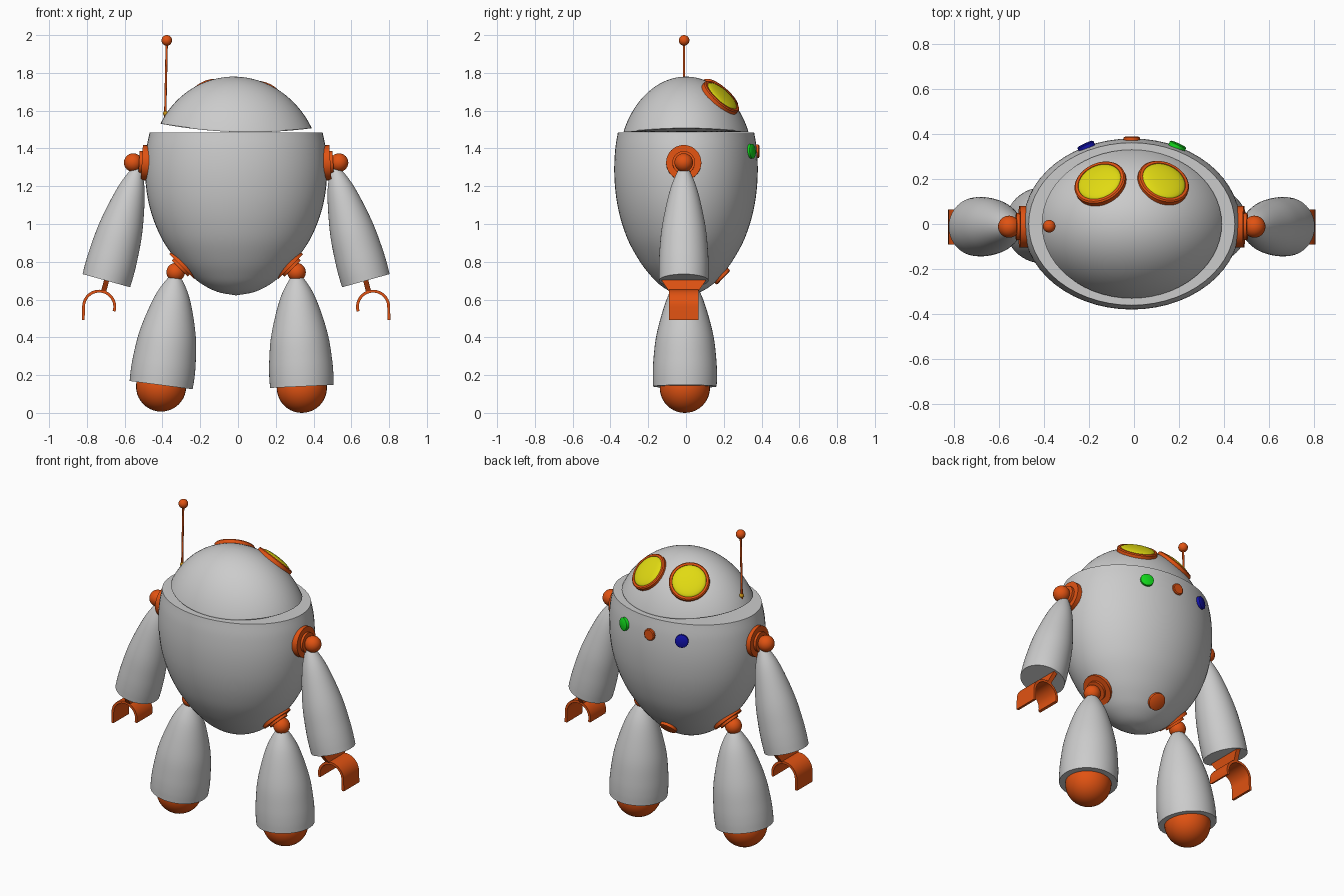
import bpy, bmesh
from math import sin, cos, pi, sqrt, radians
from mathutils import Vector

cube = bpy.data.objects.get("Cube")
if cube:
    bpy.data.objects.remove(cube, do_unlink=True)


def material(name, rgb):
    m = bpy.data.materials.new(name)
    m.use_nodes = True
    m.diffuse_color = (*rgb, 1)
    m.node_tree.nodes["Principled BSDF"].inputs["Base Color"].default_value = (*rgb, 1)
    return m


GREY = material("light grey", (0.6, 0.6, 0.6))
ORANGE = material("orange", (0.75, 0.085, 0.006))
YELLOW = material("yellow", (0.75, 0.7, 0.006))
GREEN = material("green", (0.006, 0.68, 0.012))
BLUE = material("blue", (0.006, 0.006, 0.42))
GOLD = material("gold", (0.6, 0.3, 0.01))
CX = -0.01   # the figure's own centre line
SEG = 56


def finish(name, bm, mat, smooth=True):
    bmesh.ops.remove_doubles(bm, verts=bm.verts, dist=1e-5)
    bmesh.ops.recalc_face_normals(bm, faces=bm.faces)
    mesh = bpy.data.meshes.new(name)
    bm.to_mesh(mesh)
    bm.free()
    mesh.materials.append(mat)
    ob = bpy.data.objects.new(name, mesh)
    bpy.context.collection.objects.link(ob)
    if smooth:
        bpy.ops.object.select_all(action='DESELECT')
        ob.select_set(True)
        bpy.context.view_layer.objects.active = ob
        bpy.ops.object.shade_smooth_by_angle(angle=radians(35))
    return ob


def rings_mesh(rings):
    """Bridge successive rings of points and cap open ends."""
    bm = bmesh.new()
    loops = [[bm.verts.new(p) for p in ring] for ring in rings]
    for a, b in zip(loops, loops[1:]):
        for i in range(SEG):
            j = (i + 1) % SEG
            bm.faces.new((a[i], a[j], b[j], b[i]))
    bm.faces.new(loops[0])
    bm.faces.new(loops[-1])
    return bm


def lathe(name, profile, loc, axis, mat, scale=(1, 1)):
    """Revolve (radius, height) points about an axis."""
    turn = Vector(axis).to_track_quat('Z', 'Y')
    rings = []
    for r, h in profile:
        r = max(r, 0.0005)
        rings.append([Vector(loc) + turn @ Vector((r * scale[0] * cos(t), r * scale[1] * sin(t), h))
                      for t in (2 * pi * i / SEG for i in range(SEG))])
    return finish(name, rings_mesh(rings), mat)


def ball(name, loc, r, mat):
    bm = bmesh.new()
    bmesh.ops.create_uvsphere(bm, u_segments=32, v_segments=20, radius=r)
    bmesh.ops.translate(bm, verts=bm.verts, vec=loc)
    return finish(name, bm, mat)


def smooth_profile(points, steps=5):
    """Catmull-Rom refinement of a coarse profile."""
    pts = [Vector(p) for p in points]
    pts = [2 * pts[0] - pts[1]] + pts + [2 * pts[-1] - pts[-2]]
    out = []
    for a, b, c, d in zip(pts, pts[1:], pts[2:], pts[3:]):
        for k in range(steps):
            t = k / steps
            out.append(0.5 * (2 * b + (c - a) * t + (2 * a - 5 * b + 4 * c - d) * t ** 2
                              + (3 * b - a - 3 * c + d) * t ** 3))
    return out + [pts[-2]]


def limb(name, top, end, radius):
    """Bullet-shaped limb, narrow at the joint and flat at the end."""
    axis = Vector(end) - Vector(top)
    shape = [(0.1, 0), (0.31, 0.08), (0.53, 0.2), (0.73, 0.37), (0.9, 0.57), (0.98, 0.77), (1, 0.9), (0.99, 1)]
    prof = [(p.x * radius, p.y * axis.length) for p in smooth_profile(shape)]
    return lathe(name, prof, top, axis, GREY)


# Egg-shaped body with a flat top
egg = [(0, 0.622), (0.2, 0.64), (0.37, 0.68), (0.5, 0.73), (0.64, 0.8), (0.79, 0.9), (0.89, 1.0),
       (0.955, 1.1), (0.99, 1.2), (1, 1.3), (0.985, 1.4), (0.95, 1.485)]
lathe("body", smooth_profile(egg), (CX, 0, 0), (0, 0, 1), GREY, (0.482, 0.38))

# Domed head whose rim rises at the sides
A, B, C, BASE = 0.45, 0.36, 0.48, 1.3


def head_z(x, y):
    return BASE + C * sqrt(max(0, 1 - (x / A) ** 2 - (y / B) ** 2))


rings = []
for under in (False, True):
    ks = [sin(pi / 2 * i / 20) for i in range(21)]
    for k in (reversed(ks[:-1]) if under else ks):
        k = max(k, 0.001)
        ring = []
        for i in range(SEG):
            x, y = 0.4 * k * cos(2 * pi * i / SEG), 0.33 * k * sin(2 * pi * i / SEG)
            z = 1.487 + 0.2 * x * x if under else head_z(x, y)
            ring.append((x + CX, y, z - 0.03 * x))
        rings.append(ring)
finish("head_dome", rings_mesh(rings), GREY)

# Eyes: orange bezel and bulging yellow lens
for side, ex, ey in (("right", -0.142, 0.185), ("left", 0.142, 0.189)):
    z = head_z(ex, ey)
    n = Vector((ex / A ** 2, ey / B ** 2, (z - BASE) / C ** 2)).normalized()
    loc = (ex + CX, ey, z - 0.03 * ex)
    lathe(side + "_eye_bezel", [(0, -0.05), (0.118, -0.05), (0.118, 0), (0.112, 0.006), (0.1, 0.006), (0.098, 0), (0, 0)],
          loc, n, ORANGE)
    lens = [(0.1 * cos(t), 0.001 + 0.022 * sin(t)) for t in (pi / 2 * i / 8 for i in range(9))]
    lathe(side + "_eye_lens", lens, loc, n, YELLOW)

# Antenna
ball("antenna_base", (-0.383, -0.01, 1.585), 0.014, GOLD)
foot, tip = Vector((-0.386, -0.01, 1.55)), Vector((-0.377, -0.01, 1.972))
lathe("antenna_rod", [(0.006, 0), (0.006, (tip - foot).length)], foot, tip - foot, ORANGE)
ball("antenna_tip", tip, 0.028, ORANGE)

# Buttons
for name, loc, axis, r, mat in (
        ("green_button", (0.19, 0.34, 1.385), (0.45, 1, 0.08), 0.039, GREEN),
        ("orange_button", (CX, 0.37, 1.385), (0, 1, 0), 0.036, ORANGE),
        ("blue_button", (-0.21, 0.34, 1.385), (-0.45, 1, 0.08), 0.039, BLUE),
        ("lower_button", (CX, 0.186, 0.728), (0, 1, -0.95), 0.052, ORANGE)):
    lathe(name, [(0, -0.03), (r, -0.03), (r, 0.014), (r * 0.85, 0.018), (0, 0.018)], loc, axis, mat)

JOINT = [(0, -0.04), (0.093, -0.04), (0.093, 0.005), (0.06, 0.005), (0.06, 0.02), (0, 0.02)]


def claw(name, s):
    """Open C-shaped gripper, a ribbon extruded in depth."""
    cx, cz = CX + s * 0.725, 0.562
    inner, outer = [(0.077, -0.07)], [(0.092, -0.07)]
    for i in range(25):
        t = radians(197 * i / 24)
        inner.append((0.075 * cos(t), 0.075 * sin(t)))
        outer.append((0.09 * cos(t), 0.09 * sin(t)))
    bm = bmesh.new()
    a, b = ([bm.verts.new((cx + s * x, -0.09, cz + z)) for x, z in path] for path in (inner, outer))
    faces = [bm.faces.new((a[i], a[i + 1], b[i + 1], b[i])) for i in range(len(a) - 1)]
    ext = bmesh.ops.extrude_face_region(bm, geom=faces)
    bmesh.ops.translate(bm, vec=(0, 0.155, 0), verts=[v for v in ext["geom"] if isinstance(v, bmesh.types.BMVert)])
    finish(name, bm, ORANGE)


for side, s in (("right", -1), ("left", 1)):
    # Arm: shoulder plate, ball joint, sleeve, wrist and gripper
    lathe(side + "_shoulder_plate", JOINT, (CX + s * 0.494, -0.012, 1.325), (s, 0, 0.06), ORANGE)
    ball(side + "_shoulder_ball", (CX + s * 0.545, -0.012, 1.325), 0.049, ORANGE)
    limb(side + "_arm", (CX + s * 0.518, -0.012, 1.31), (CX + s * 0.687, -0.012, 0.7), 0.132)
    bm = bmesh.new()
    bmesh.ops.create_cube(bm, size=1)
    for v in bm.verts:
        low = v.co.z < 0
        v.co = (CX + s * (0.702 if low else 0.685) + v.co.x * 0.028,
                -0.012 + v.co.y * (0.15 if low else 0.24), 0.64 if low else 0.705)
    finish(side + "_wrist", bm, ORANGE, False)
    claw(side + "_gripper", s)

    # Leg: hip plate, ball joint, sleeve and round foot
    lathe(side + "_hip_plate", JOINT, (CX + s * 0.285, 0, 0.778), (s, 0, -1), ORANGE)
    ball(side + "_hip_ball", (CX + s * 0.32, -0.005, 0.745), 0.049, ORANGE)
    ankle = Vector((-0.407, -0.006, 0.147) if s < 0 else (0.338, -0.006, 0.14))
    limb(side + "_leg", (CX + s * 0.32, -0.006, 0.735), ankle, 0.17)
    ball(side + "_foot", ankle - Vector((0, 0, 0.007)), 0.133, ORANGE)
